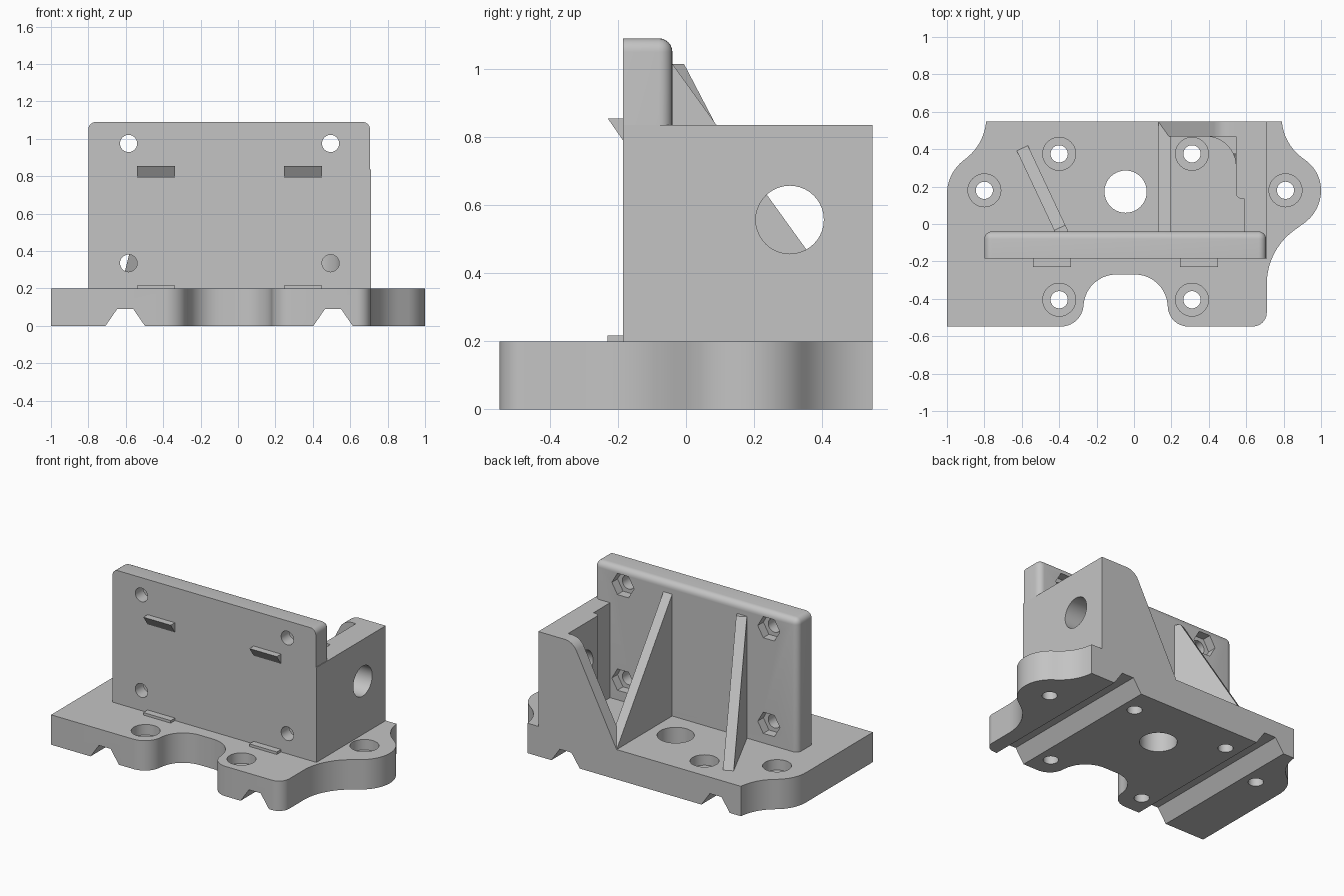
import bpy, bmesh, math
from mathutils import Vector, Matrix

if "Cube" in bpy.data.objects:
    bpy.data.objects.remove(bpy.data.objects["Cube"])

GREY = (0.55, 0.55, 0.55, 1)
grey = bpy.data.materials.new("plain grey")
grey.use_nodes = True
grey.diffuse_color = GREY
grey.node_tree.nodes["Principled BSDF"].inputs["Base Color"].default_value = GREY


def rounded(corners, steps=10):
    """Polygon from (u, v, t): each corner is rounded starting t before it."""
    out, n = [], len(corners)
    for i, (u, v, t) in enumerate(corners):
        p = Vector((u, v))
        if t == 0:
            out.append(p)
            continue
        a = (Vector(corners[i - 1][:2]) - p).normalized()
        b = (Vector(corners[(i + 1) % n][:2]) - p).normalized()
        w = math.sin(a.angle(b) / 2)
        for k in range(steps + 1):
            s = k / steps
            c = ((1 - s) ** 2, 2 * s * (1 - s) * w, s * s)
            out.append(((p + a * t) * c[0] + p * c[1] + (p + b * t) * c[2]) / sum(c))
    return out


def ngon(u, v, r, n=40):
    return [(u + r * math.cos(math.tau * k / n), v + r * math.sin(math.tau * k / n))
            for k in range(n)]


def prism(name, pts, axis, lo, hi):
    """Extrude a 2D outline along an axis from lo to hi."""
    place = {"x": lambda u, v, d: (d, u, v),
             "y": lambda u, v, d: (u, d, v),
             "z": lambda u, v, d: (u, v, d)}[axis]
    bm = bmesh.new()
    face = bm.faces.new([bm.verts.new(place(p[0], p[1], lo)) for p in pts])
    ext = bmesh.ops.extrude_face_region(bm, geom=[face])
    verts = [g for g in ext["geom"] if isinstance(g, bmesh.types.BMVert)]
    bmesh.ops.translate(bm, verts=verts, vec=place(0, 0, hi - lo))
    bmesh.ops.recalc_face_normals(bm, faces=bm.faces)
    mesh = bpy.data.meshes.new(name)
    bm.to_mesh(mesh)
    bm.free()
    mesh.materials.append(grey)
    obj = bpy.data.objects.new(name, mesh)
    bpy.context.collection.objects.link(obj)
    return obj


def rect(u0, u1, v0, v1):
    return [(u0, v0), (u1, v0), (u1, v1), (u0, v1)]


def boolean(obj, pts, axis, lo, hi):
    """Cut a prism out of an object."""
    cutter = prism("cutter", pts, axis, lo, hi)
    cutter.hide_render = True
    mod = obj.modifiers.new("cut", "BOOLEAN")
    mod.operation, mod.solver, mod.object = "DIFFERENCE", "EXACT", cutter
    bpy.context.view_layer.objects.active = obj
    bpy.ops.object.modifier_apply(modifier=mod.name)
    bpy.data.objects.remove(cutter)


def smooth(obj):
    bpy.ops.object.select_all(action="DESELECT")
    obj.select_set(True)
    bpy.context.view_layer.objects.active = obj
    bpy.ops.object.shade_smooth_by_angle(angle=math.radians(30))


BASE_TOP, WALL_TOP = 0.2, 0.835
FRONT, PLATE_BACK, BACK = -0.185, -0.04, 0.548

# Base plate with curved outline
base = prism("base_plate", rounded([
    (-1, -BACK, 0), (-0.28, -BACK, 0.11), (-0.255, -0.27, 0.16),
    (0.165, -0.27, 0.16), (0.19, -BACK, 0.1), (0.71, -BACK, 0.075),
    (0.71, -0.14, 0.18), (1, 0.07, 0.11), (1, 0.28, 0.1),
    (0.81, 0.42, 0.11), (0.79, BACK, 0), (-0.79, BACK, 0),
    (-0.81, 0.42, 0.11), (-1, 0.27, 0.11)]), "z", 0, BASE_TOP)

# Dovetail grooves underneath
for x in (-0.603, 0.508):
    boolean(base, [(x - 0.112, -0.01), (x + 0.112, -0.01), (x + 0.043, 0.09),
                   (x - 0.043, 0.09)], "y", -0.7, 0.7)

# Counterbored screw holes and the centre hole
for x, y in ((-0.4, 0.375), (0.31, 0.375), (-0.8, 0.18), (0.81, 0.18),
             (-0.4, -0.405), (0.31, -0.405)):
    boolean(base, ngon(x, y, 0.088), "z", 0.13, 0.3)
    boolean(base, ngon(x, y, 0.046), "z", -0.1, 0.3)
boolean(base, ngon(-0.045, 0.173, 0.113), "z", -0.1, 0.3)
smooth(base)

# Upright plate with rounded top corners and rounded rear edges
plate = prism("upright_plate", rect(-0.8, 0.706, BASE_TOP, 1.09), "y", FRONT, PLATE_BACK)
bm = bmesh.new()
bm.from_mesh(plate.data)
edges = []
for e in bm.edges:
    mid = (e.verts[0].co + e.verts[1].co) / 2
    rear = mid.y > PLATE_BACK - 0.01 and mid.z > 0.3
    corner = mid.z > 1 and abs(e.verts[0].co.y - e.verts[1].co.y) > 0.1
    if rear or corner:
        edges.append(e)
bmesh.ops.bevel(bm, geom=edges, offset=0.04, segments=6, profile=0.5, affect="EDGES")
bm.to_mesh(plate.data)
bm.free()

# Screw holes with hexagonal nut pockets at the rear
for x in (-0.585, 0.495):
    for z in (0.335, 0.975):
        boolean(plate, ngon(x, z, 0.082, 6), "y", -0.1, 0.1)
        boolean(plate, ngon(x, z, 0.046), "y", -0.3, 0.1)
smooth(plate)

# Side wall, with a thicker rear half around the cross hole
wall = prism("side_wall", rounded([
    (0.71, FRONT, 0), (0.71, BACK, 0), (0.545, BACK, 0), (0.545, 0.135, 0.03),
    (0.59, 0.135, 0), (0.59, FRONT, 0)], 5), "z", BASE_TOP, WALL_TOP)
boolean(wall, ngon(0.305, 0.557, 0.1), "x", 0.4, 0.9)
smooth(wall)

# Rear wall with a sloping, rounded end
smooth(prism("rear_wall", rounded([
    (0.13, BASE_TOP, 0), (0.6, BASE_TOP, 0), (0.6, WALL_TOP, 0),
    (0.455, WALL_TOP, 0.06)]), "y", 0.468, BACK))

# Hollow fillet in the inner corner
arc = rounded([(0.385, 0.468, 0), (0.545, 0.468, 0.16), (0.545, 0.308, 0)])[1:-1]
fillet = prism("corner_fillet", arc + [Vector((0.545, 0.468))], "z", BASE_TOP, 0.63)
boolean(fillet, ngon(0.305, 0.557, 0.1), "x", 0.3, 0.9)
smooth(fillet)

# Triangular ribs: one straight, one set at an angle
prism("straight_rib", [(PLATE_BACK, BASE_TOP), (PLATE_BACK, 1.015), (BACK, BASE_TOP)],
      "x", 0.13, 0.195)
rib = prism("angled_rib", [(-0.07, BASE_TOP), (-0.07, 1.015), (0, 1.015), (0.47, BASE_TOP)],
            "x", -0.033, 0.033)
rib.data.transform(Matrix.Translation((-0.397, -0.02, 0)) @ Matrix.Rotation(math.radians(25.2), 4, "Z"))

# Upper hooks and lower ledges on the front
for side, x in (("right", -0.54), ("left", 0.245)):
    prism(side + "_hook", [(FRONT, 0.79), (FRONT, 0.855), (-0.23, 0.855)], "x", x, x + 0.203)
    prism(side + "_ledge", rect(-0.23, FRONT, BASE_TOP, 0.217), "x", x, x + 0.203)
